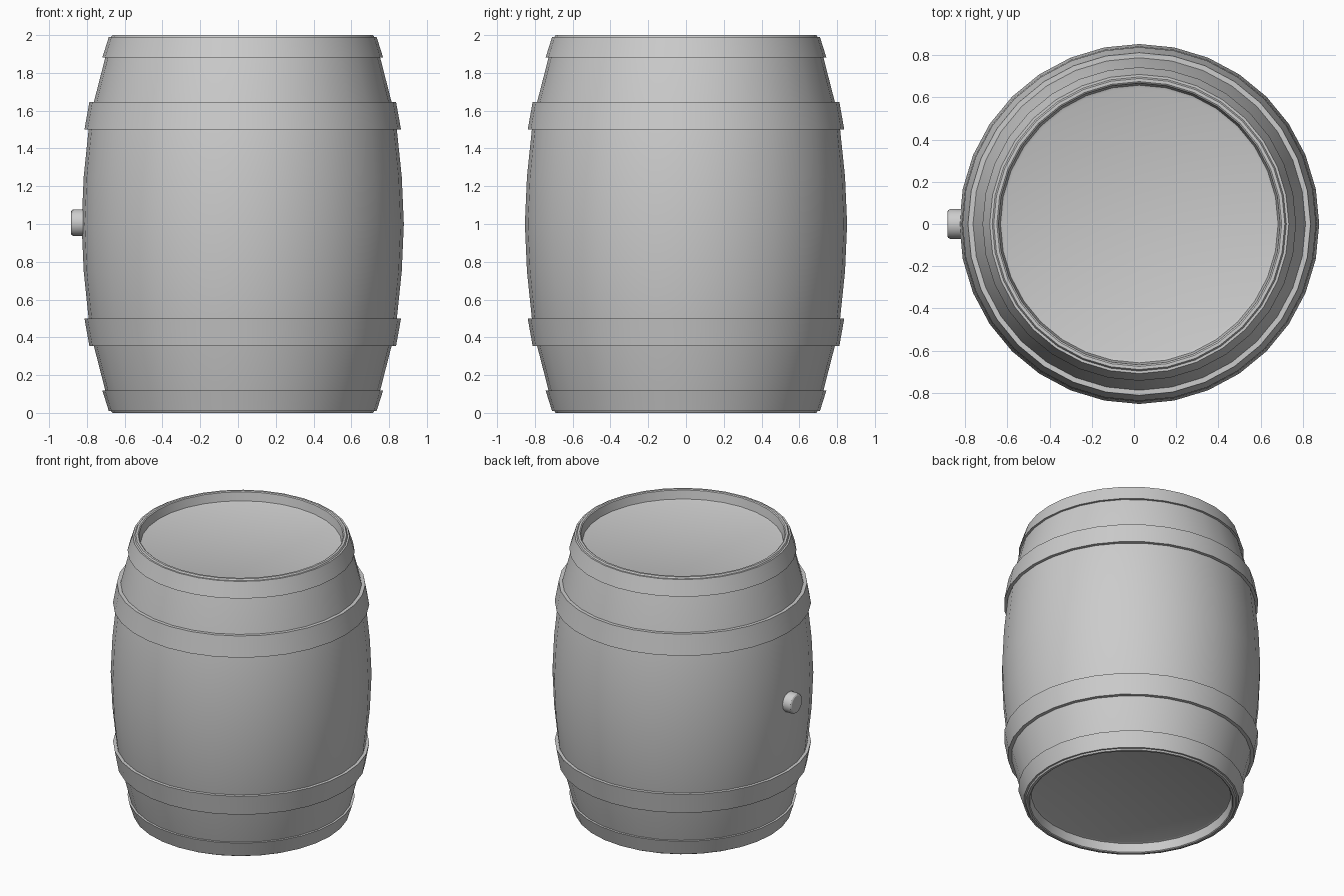
import bpy, bmesh, math
from mathutils import Matrix

if "Cube" in bpy.data.objects:
    bpy.data.objects.remove(bpy.data.objects["Cube"])

CX = 0.025   # barrel axis, offset to leave room for the bung
SIDES = 32


def lathe(name, profile, matrix=Matrix.Translation((CX, 0, 0)), sides=SIDES, loop=False, angle=30):
    """Revolve an (r, z) profile; open ends are capped, loop=True makes a closed ring."""
    bm = bmesh.new()
    rings = [[bm.verts.new((r * math.cos(2 * math.pi * i / sides),
                            r * math.sin(2 * math.pi * i / sides), z))
              for i in range(sides)] for r, z in profile]
    pairs = list(zip(rings, rings[1:]))
    if loop:
        pairs.append((rings[-1], rings[0]))
    else:
        bm.faces.new(rings[0])
        bm.faces.new(rings[-1])
    for a, b in pairs:
        for i in range(sides):
            j = (i + 1) % sides
            bm.faces.new((a[i], a[j], b[j], b[i]))
    bmesh.ops.recalc_face_normals(bm, faces=bm.faces)
    bm.transform(matrix)
    mesh = bpy.data.meshes.new(name)
    bm.to_mesh(mesh)
    bm.free()
    ob = bpy.data.objects.new(name, mesh)
    bpy.context.collection.objects.link(ob)
    bpy.context.view_layer.objects.active = ob
    ob.select_set(True)
    bpy.ops.object.shade_smooth_by_angle(angle=math.radians(angle))
    ob.select_set(False)
    return ob


# Bulging body with recessed heads, mirrored about mid height
lower = [(0.645, 0.07), (0.658, 0.065), (0.668, 0.005), (0.675, 0), (0.69, 0), (0.697, 0.01),
         (0.728, 0.12), (0.787, 0.35), (0.816, 0.5), (0.842, 0.75)]
body = lower + [(0.853, 1.0)] + [(r, 2 - z) for r, z in reversed(lower)]
lathe("barrel_body", body)

# Metal hoops, one pair at each end
for name, flip in (("bottom", False), ("top", True)):
    for part, r0, z0, r1, z1 in (("end_hoop", 0.709, 0.01, 0.743, 0.118),
                                 ("quarter_hoop", 0.812, 0.355, 0.838, 0.5)):
        ring = [(r0 - 0.04, z0), (r0, z0), (r1, z1), (r1 - 0.04, z1)]
        if part == "end_hoop":
            ring[0], ring[3] = (r0 - 0.014, z0), (r1 - 0.025, z1)
        if flip:
            ring = [(r, 2 - z) for r, z in ring]
        lathe(f"{name}_{part}", ring, loop=True)

# Bung stopper on the left side
to_left = Matrix.Translation((-0.78, 0, 1.007)) @ Matrix.Rotation(-math.pi / 2, 4, 'Y')
lathe("bung", [(0.071, 0), (0.071, 0.09), (0.066, 0.1), (0.058, 0.105)], to_left, sides=20)
